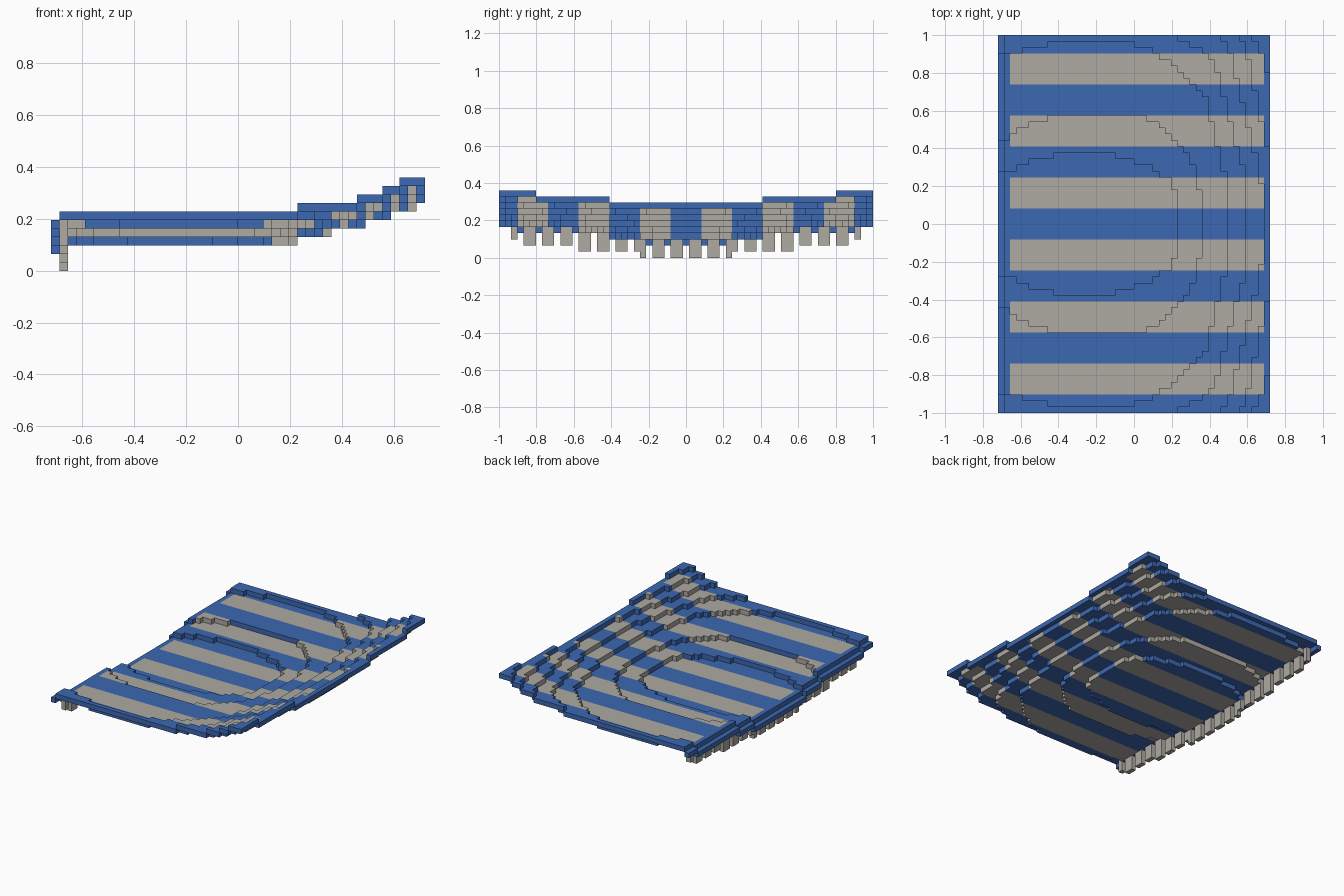
import bpy, bmesh

cube = bpy.data.objects.get("Cube")
if cube:
    bpy.data.objects.remove(cube)

V = 2 / 61            # block size
NX, NJ = 44, 30       # blocks along x, blocks each side of the centre line


def material(name, rgb):
    m = bpy.data.materials.new(name)
    m.use_nodes = True
    m.diffuse_color = (*rgb, 1)
    m.node_tree.nodes["Principled BSDF"].inputs["Base Color"].default_value = (*rgb, 1)
    return m


BLUE = material("blue cloth", (0.046, 0.140, 0.445))
GREY = material("warm grey cloth", (0.425, 0.400, 0.365))

# Outline of each height step: (x, half width in y), lowest step first
CONTOURS = [
    [(-.69, .25), (-.62, .30), (-.53, .34), (-.37, .377), (-.2, .377), (-.05, .35),
     (.07, .31), (.13, .27), (.2, .22), (.23, .15)],
    [(-.69, .44), (-.65, .48), (-.59, .52), (-.46, .55), (-.42, .575), (.03, .575),
     (.13, .52), (.2, .47), (.25, .42), (.29, .36), (.33, .25), (.36, .08)],
    [(-.69, .875), (-.65, .90), (-.53, .935), (-.37, .97), (-.03, .97), (.1, .91),
     (.16, .87), (.24, .81), (.3, .76), (.36, .70), (.4, .6), (.43, .45), (.46, .34), (.492, .18)],
    [(.197, 1.0), (.3, .95), (.4, .88), (.44, .8), (.48, .65), (.52, .48), (.56, .36), (.59, .24)],
    [(.43, 1.0), (.49, .95), (.52, .85), (.56, .72), (.59, .58), (.62, .45), (.655, .3), (.689, .12)],
    [(.557, 1.0), (.59, .95), (.62, .8), (.66, .6), (.69, .48), (.72, .36)],
    [(.623, 1.0), (.656, .92), (.69, .85), (.72, .77)],
]


def half_width(points, x):
    if x <= points[0][0]:
        return points[0][1] if points[0][1] < 1 else 2
    for (xa, ya), (xb, yb) in zip(points, points[1:]):
        if x <= xb:
            return ya + (yb - ya) * (x - xa) / (xb - xa)
    return -1


def level(i, j):
    """Height of the cloth in blocks; the left-hand border column droops by one."""
    if i == 0:
        return level(1, j) - 1
    x = (i + .5 - NX / 2) * V
    return 3 + sum(abs(j) * V > half_width(c, x) for c in CONTOURS)


def is_stripe(i, j):
    return 2 <= i <= 42 and 3 <= abs(j) % 10 <= 7


def build_blocks(name, cells):
    """Outer skin of a set of blocks; cells maps (i, j, k) to a material index."""
    bm = bmesh.new()
    for (i, j, k), mat in cells.items():
        for axis in range(3):
            for side in (0, 1):
                near = [i, j, k]
                near[axis] += 2 * side - 1
                if tuple(near) in cells:
                    continue
                corners = []
                for a, b in ((0, 0), (1, 0), (1, 1), (0, 1)):
                    p = [i, j, k]
                    p[axis] += side
                    p[(axis + 1) % 3] += a
                    p[(axis + 2) % 3] += b
                    corners.append(bm.verts.new(((p[0] - NX / 2) * V, (p[1] - .5) * V, p[2] * V)))
                face = bm.faces.new(corners if side else corners[::-1])
                face.material_index = mat
    bmesh.ops.remove_doubles(bm, verts=bm.verts, dist=V / 10)
    # Merge flat runs of blocks, keeping the colour borders
    bmesh.ops.dissolve_limit(bm, angle_limit=.02, verts=bm.verts, edges=bm.edges,
                             delimit={'MATERIAL'})
    bmesh.ops.triangulate(bm, faces=[f for f in bm.faces if len(f.verts) > 4])
    mesh = bpy.data.meshes.new(name)
    bm.to_mesh(mesh)
    bm.free()
    mesh.materials.append(BLUE)
    mesh.materials.append(GREY)
    obj = bpy.data.objects.new(name, mesh)
    bpy.context.collection.objects.link(obj)


# Striped cloth, one block thick
cloth = {(i, j, level(i, j)): int(is_stripe(i, j))
         for i in range(NX) for j in range(-NJ, NJ + 1)}
build_blocks("striped_cloth", cloth)


# Fringe: tassels two blocks wide with one-block gaps, hung under the border
def tassel_bottom(j):
    return sum(abs(j) > limit for limit in (7, 17, 26))


fringe = {(1, j, k): 1
          for j in range(-28, 29) if j % 3
          for k in range(tassel_bottom(j), level(1, j))}
build_blocks("fringe", fringe)
